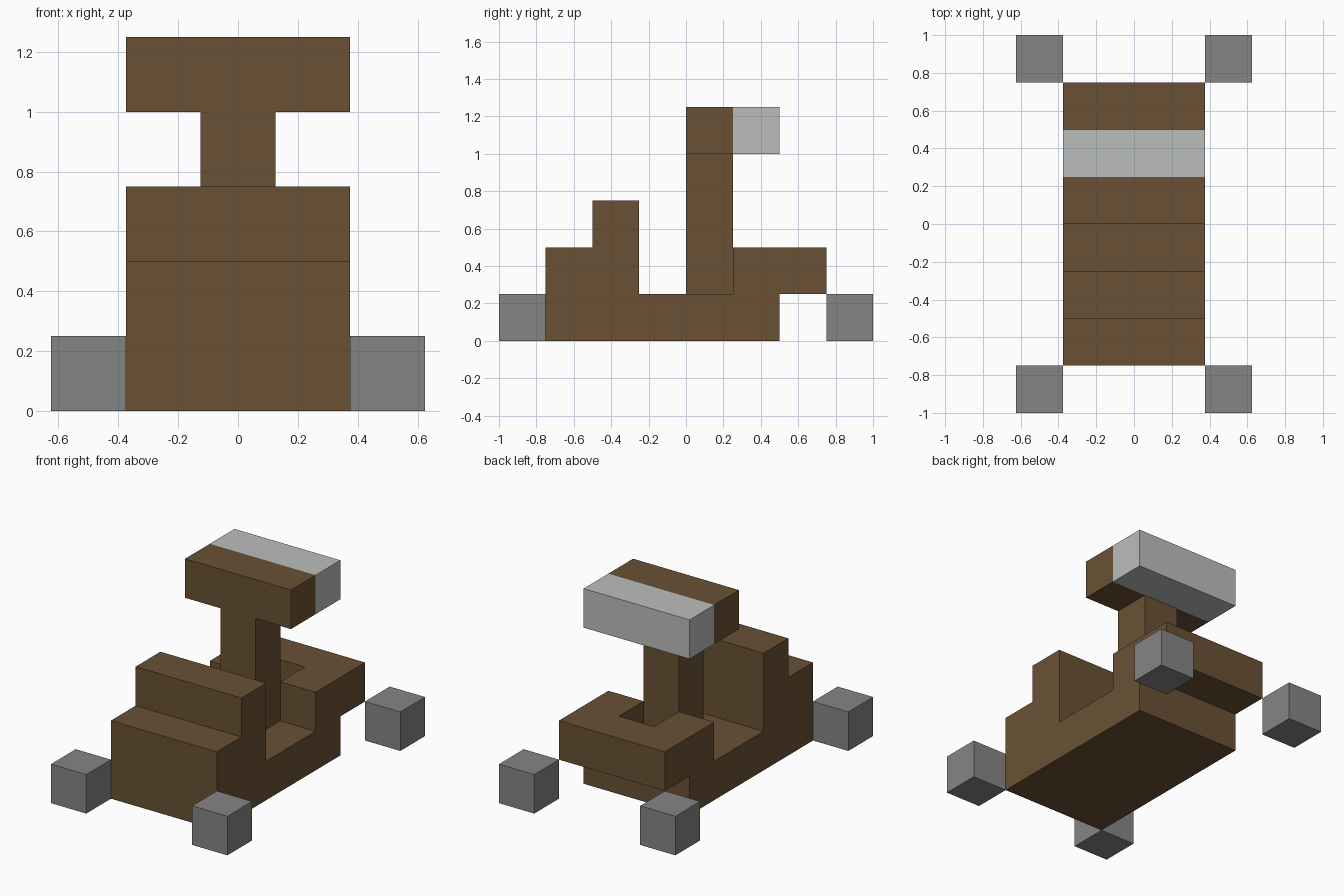
import bpy
import bmesh
from mathutils import Vector

cube = bpy.data.objects.get("Cube")
if cube:
    bpy.data.objects.remove(cube, do_unlink=True)

U = 0.25  # block size: every part sits on this grid


def make_material(name, rgb):
    mat = bpy.data.materials.new(name)
    mat.use_nodes = True
    mat.diffuse_color = (*rgb, 1)
    bsdf = next(n for n in mat.node_tree.nodes if n.type == "BSDF_PRINCIPLED")
    bsdf.inputs["Base Color"].default_value = (*rgb, 1)
    return mat


brown = make_material("wood brown", (0.144, 0.083, 0.035))
silver = make_material("silver", (0.50, 0.515, 0.51))
grey = make_material("wheel grey", (0.235, 0.235, 0.235))


def extrude_profile(name, points, place, push, mat):
    """Extrude a flat outline, given in blocks, along the push vector."""
    bm = bmesh.new()
    face = bm.faces.new([bm.verts.new(Vector(place(a, b)) * U) for a, b in points])
    geom = bmesh.ops.extrude_face_region(bm, geom=[face])["geom"]
    verts = [g for g in geom if isinstance(g, bmesh.types.BMVert)]
    bmesh.ops.translate(bm, verts=verts, vec=Vector(push) * U)
    bmesh.ops.recalc_face_normals(bm, faces=bm.faces)
    mesh = bpy.data.meshes.new(name)
    bm.to_mesh(mesh)
    bm.free()
    mesh.materials.append(mat)
    obj = bpy.data.objects.new(name, mesh)
    bpy.context.collection.objects.link(obj)
    return obj


def box(name, low, size, mat):
    w, d, h = size
    outline = [(0, 0), (w, 0), (w, d), (0, d)]
    return extrude_profile(name, outline,
                           lambda a, b: (low[0] + a, low[1] + b, low[2]),
                           (0, 0, h), mat)


# Chassis with stepped hood: side outline pushed across the width
extrude_profile("chassis",
                [(-3, 0), (2, 0), (2, 1), (-1, 1), (-1, 3), (-2, 3), (-2, 2), (-3, 2)],
                lambda y, z: (-1.5, y, z), (3, 0, 0), brown)

# Rear deck: U-shaped outline with a notch behind the post
extrude_profile("rear_deck",
                [(-1.5, 1), (-0.5, 1), (-0.5, 2), (0.5, 2), (0.5, 1), (1.5, 1),
                 (1.5, 3), (-1.5, 3)],
                lambda x, y: (x, y, 1), (0, 0, 1), brown)

# Post and crossbar: T-shaped front outline
extrude_profile("post_and_crossbar",
                [(-0.5, 1), (0.5, 1), (0.5, 4), (1.5, 4), (1.5, 5), (-1.5, 5),
                 (-1.5, 4), (-0.5, 4)],
                lambda x, z: (x, 0, z), (0, 1, 0), brown)

# Silver bar behind the crossbar
box("silver_bar", (-1.5, 1, 4), (3, 1, 1), silver)

# Four cube wheels at the outer corners
for side, x in (("right", -2.5), ("left", 1.5)):
    for end, y in (("front", -4), ("rear", 3)):
        box(f"{end}_{side}_wheel", (x, y, 0), (1, 1, 1), grey)
